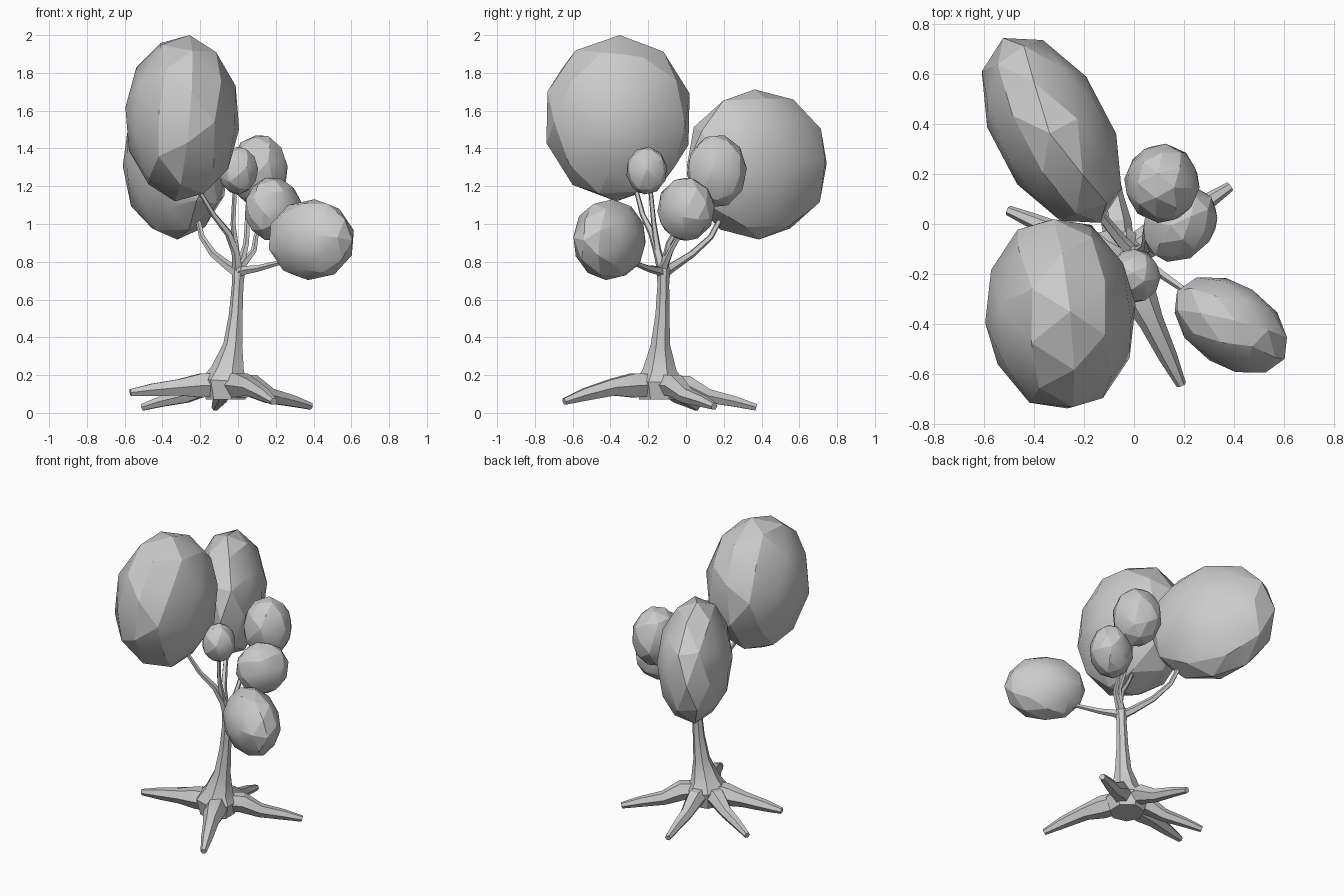
import bpy, bmesh, math
from mathutils import Vector, Matrix

cube = bpy.data.objects.get("Cube")
if cube:
    bpy.data.objects.remove(cube)

grey = bpy.data.materials.new("plain_grey")
grey.use_nodes = True
GREY = (0.6, 0.6, 0.6, 1)
grey.diffuse_color = GREY
grey.node_tree.nodes["Principled BSDF"].inputs["Base Color"].default_value = GREY


def finish(name, bm, angle):
    bmesh.ops.recalc_face_normals(bm, faces=bm.faces)
    mesh = bpy.data.meshes.new(name)
    bm.to_mesh(mesh)
    bm.free()
    mesh.materials.append(grey)
    obj = bpy.data.objects.new(name, mesh)
    bpy.context.collection.objects.link(obj)
    bpy.ops.object.select_all(action="DESELECT")
    obj.select_set(True)
    bpy.context.view_layer.objects.active = obj
    bpy.ops.object.shade_smooth_by_angle(angle=math.radians(angle))
    return obj


def limb(name, path, sides=6):
    """Tapered tube through (x, y, z, radius) points."""
    bm = bmesh.new()
    pts = [Vector(p[:3]) for p in path]
    rings = []
    for i, p in enumerate(pts):
        d = (pts[min(i + 1, len(pts) - 1)] - pts[max(i - 1, 0)]).normalized()
        ref = Vector((0, 0, 1)) if abs(d.z) < 0.75 else Vector((0, 1, 0))
        u = d.cross(ref).normalized()
        v = u.cross(d)
        if rings:
            # keep consecutive rings aligned
            u = (last_u - d * last_u.dot(d)).normalized()
            v = u.cross(d)
        last_u = u
        ring = []
        for k in range(sides):
            a = math.tau * k / sides
            ring.append(bm.verts.new(p + (u * math.cos(a) + v * math.sin(a)) * path[i][3]))
        rings.append(ring)
    for a, b in zip(rings, rings[1:]):
        for k in range(sides):
            n = (k + 1) % sides
            bm.faces.new((a[k], a[n], b[n], b[k]))
    bm.faces.new(rings[0])
    bm.faces.new(rings[-1])
    return finish(name, bm, 30)


def crown(name, centre, radii, turn=0, roll=0):
    """Faceted ellipsoid; roll varies the facet layout, turn swings the long axis."""
    bm = bmesh.new()
    bmesh.ops.create_icosphere(bm, subdivisions=2, radius=1.02)
    m = (Matrix.Translation(centre) @ Matrix.Rotation(math.radians(turn), 4, "Z")
         @ Matrix.Diagonal((*radii, 1)) @ Matrix.Rotation(roll, 4, "X")
         @ Matrix.Rotation(roll * 2, 4, "Y"))
    bmesh.ops.transform(bm, matrix=m, verts=bm.verts)
    return finish(name, bm, 20)


# Leaf masses
crown("crown_large_front", (-0.295, -0.36, 1.56), (0.3, 0.39, 0.435), 4, 0.3)
crown("crown_large_back", (-0.33, 0.375, 1.315), (0.41, 0.23, 0.39), 118, 0.5)
crown("crown_low", (0.388, -0.405, 0.917), (0.25, 0.165, 0.212), -33, 0.8)
crown("crown_middle", (0.185, 0.0, 1.078), (0.165, 0.135, 0.168), 45, 0.4)
crown("crown_back", (0.112, 0.163, 1.28), (0.15, 0.157, 0.193), 0, 0.7)
crown("crown_small", (0.0, -0.208, 1.283), (0.105, 0.107, 0.125), 0, 0.2)

# Trunk with flared foot
limb("trunk", [(-0.06, -0.14, 0.07, 0.11), (-0.06, -0.14, 0.17, 0.135),
               (-0.05, -0.14, 0.23, 0.092), (-0.025, -0.135, 0.36, 0.053),
               (-0.01, -0.125, 0.52, 0.038), (0.0, -0.12, 0.68, 0.032),
               (0.005, -0.12, 0.76, 0.038), (0.0, -0.12, 0.8, 0.02)], 7)

# Roots: tip position, arch height near the middle, thickness
ROOTS = {
    "root_front": ((0.19, -0.645, 0.06), 0.135, 0.05),
    "root_front_right": ((-0.57, -0.23, 0.108), 0.135, 0.05),
    "root_back_right": ((-0.505, 0.055, 0.03), 0.09, 0.042),
    "root_back": ((-0.12, 0.37, 0.03), 0.09, 0.042),
    "root_back_left": ((0.385, 0.15, 0.035), 0.09, 0.045),
}
for name, (tip, arch, thick) in ROOTS.items():
    foot, tip = Vector((-0.05, -0.14, 0.15)), Vector(tip)
    path = []
    for t, r in ((0, 1.3), (0.28, 1.45), (0.5, 1.0), (0.78, 0.75)):
        p = foot.lerp(tip, t)
        p.z = {0: foot.z, 0.28: 0.145, 0.5: arch}.get(t, (arch + tip.z) / 2)
        path.append((*p, thick * r))
    limb(name, path + [(*tip, 0.02)])

# Branches from the fork into each leaf mass
FORK = (0.0, -0.12, 0.74, 0.03)
BRANCHES = {
    "branch_large_front": [(-0.01, -0.15, 0.85, 0.024), (-0.05, -0.18, 0.95, 0.02),
                           (-0.13, -0.23, 1.05, 0.015), (-0.22, -0.27, 1.2, 0.012)],
    "branch_large_back": [(-0.05, -0.07, 0.775, 0.026), (-0.13, 0.03, 0.84, 0.02),
                          (-0.19, 0.13, 0.93, 0.016), (-0.22, 0.2, 1.06, 0.014)],
    "branch_low": [(0.04, -0.15, 0.755, 0.024), (0.11, -0.2, 0.765, 0.018),
                   (0.24, -0.29, 0.8, 0.012)],
    "branch_middle": [(0.03, -0.11, 0.79, 0.022), (0.085, -0.08, 0.86, 0.016),
                      (0.095, -0.04, 0.93, 0.014), (0.13, -0.02, 1.02, 0.012)],
    "branch_back": [(0.02, -0.11, 0.8, 0.022), (0.045, -0.09, 0.9, 0.016),
                    (0.05, -0.02, 1.02, 0.014), (0.08, 0.1, 1.18, 0.012)],
    "branch_small": [(-0.01, -0.15, 0.86, 0.02), (-0.025, -0.17, 1.0, 0.014),
                     (-0.015, -0.19, 1.2, 0.012)],
}
for name, points in BRANCHES.items():
    limb(name, [FORK] + points, 5)
